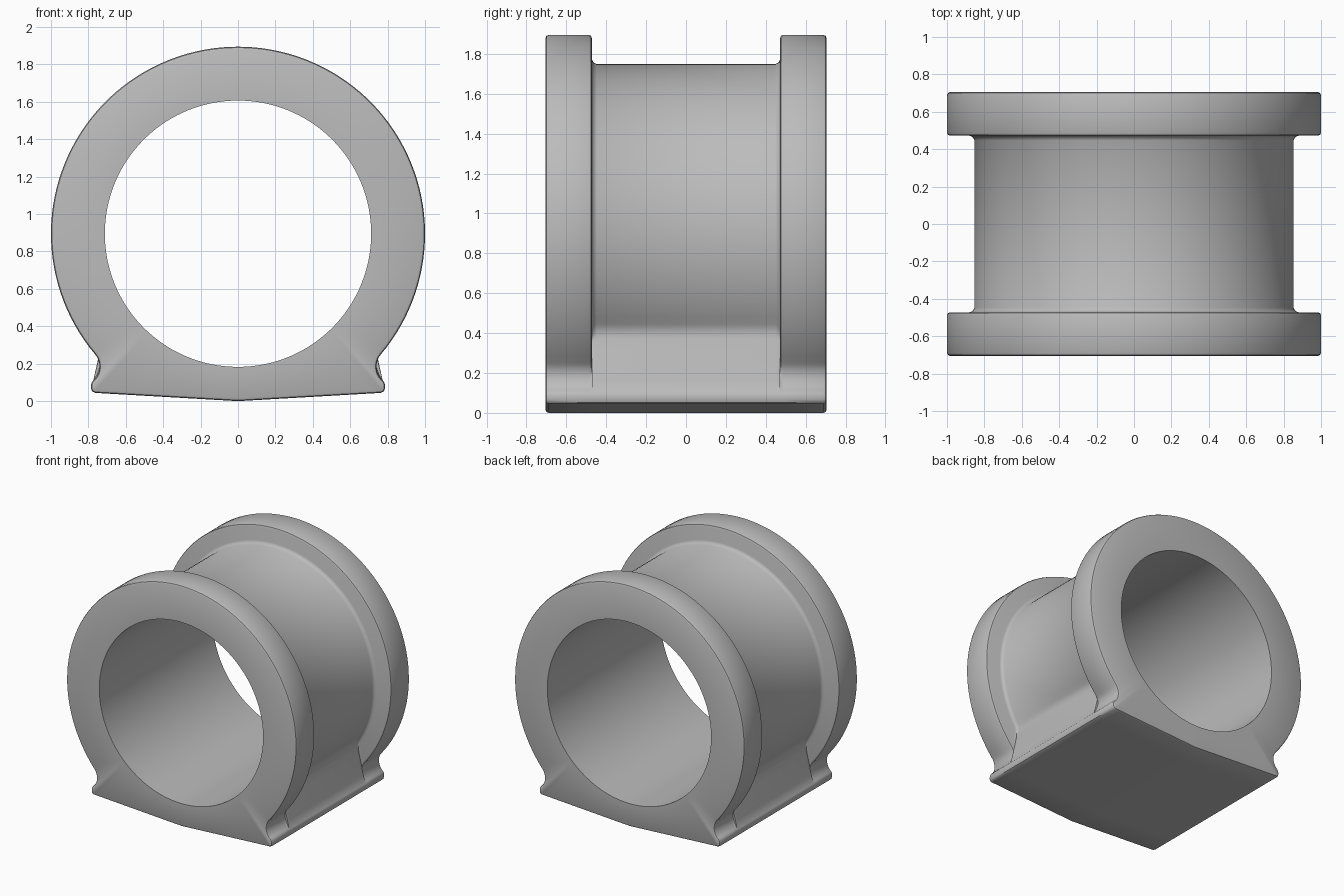
import bpy, bmesh
from math import sin, cos, radians, atan2, hypot

cube = bpy.data.objects.get("Cube")
if cube:
    bpy.data.objects.remove(cube, do_unlink=True)

AXIS_Z = 0.895      # height of the bore axis
BORE = 0.712
HALF_LEN = 0.705


def arc(cx, cz, r, start, end, n):
    """n + 1 points on an arc, angles in degrees."""
    angles = [radians(start + (end - start) * i / n) for i in range(n + 1)]
    return [(cx + r * cos(a), cz + r * sin(a)) for a in angles]


def line(a, b, n):
    """n points from a (left out) to b."""
    return [(a[0] + (b[0] - a[0]) * i / n, a[1] + (b[1] - a[1]) * i / n)
            for i in range(1, n + 1)]


def section(radius, turn, fillet_end, arc_steps):
    """Closed outline: round top, concave neck, foot with a shallow V base."""
    foot = [(0.781, 0.102), (0.785, 0.09), (0.786, 0.068),
            (0.78, 0.052), (0.764, 0.044)]
    half = arc(0, AXIS_Z, radius, 90, turn, 48)
    neck = radius + 0.1
    half += arc(neck * cos(radians(turn)), AXIS_Z + neck * sin(radians(turn)),
                0.1, turn + 180, fillet_end, arc_steps)[1:]
    if arc_steps < 10:
        half += line(half[-1], (0.774, 0.11), 10 - arc_steps)
    half += foot + line(foot[-1], (0, 0), 16)
    return half + [(-x, z) for x, z in reversed(half[1:-1])]


def inset(points, d):
    """Move a clockwise outline inwards by d."""
    result = []
    for i, (x, z) in enumerate(points):
        x0, z0 = points[i - 1]
        x1, z1 = points[(i + 1) % len(points)]
        length = hypot(x1 - x0, z1 - z0)
        result.append((x + d * (z1 - z0) / length, z - d * (x1 - x0) / length))
    return result


flange = section(1.0, -40.2, 229, 10)
core = section(0.853, -31.6, 194, 5)
angles = [atan2(z - AXIS_Z, x) for x, z in flange]
bore = [(BORE * cos(a), AXIS_Z + BORE * sin(a)) for a in angles]

# Lengthwise stations: distance from the middle, flange share, edge inset
stations = [(HALF_LEN, 1, 0.016), (0.7, 1, 0.005), (0.689, 1, 0),
            (0.488, 1, 0), (0.477, 0.97, 0), (0.472, 0.89, 0),
            (0.472, 0.18, 0), (0.465, 0.07, 0), (0.447, 0, 0)]

rings = [(-HALF_LEN, bore)]
for side in (-1, 1):
    for y, share, edge in (stations if side < 0 else reversed(stations)):
        outline = [(cx + (fx - cx) * share, cz + (fz - cz) * share)
                   for (fx, fz), (cx, cz) in zip(flange, core)]
        rings.append((side * y, inset(outline, edge)))
rings.append((HALF_LEN, bore))

# Bushing body: the rings close through the bore
bm = bmesh.new()
loops = [[bm.verts.new((x, y, z)) for x, z in pts] for y, pts in rings]
count = len(flange)
for k, a in enumerate(loops):
    b = loops[(k + 1) % len(loops)]
    for i in range(count):
        j = (i + 1) % count
        bm.faces.new((a[i], a[j], b[j], b[i]))
bmesh.ops.remove_doubles(bm, verts=bm.verts, dist=0.0001)
bmesh.ops.recalc_face_normals(bm, faces=bm.faces)
mesh = bpy.data.meshes.new("bushing_body")
bm.to_mesh(mesh)
bm.free()

# Grey rubber
grey = bpy.data.materials.new("mid_grey")
grey.use_nodes = True
colour = (0.5, 0.5, 0.5, 1)
grey.diffuse_color = colour
grey.node_tree.nodes["Principled BSDF"].inputs["Base Color"].default_value = colour
mesh.materials.append(grey)

body = bpy.data.objects.new("bushing_body", mesh)
bpy.context.collection.objects.link(body)
bpy.context.view_layer.objects.active = body
body.select_set(True)
bpy.ops.object.shade_smooth_by_angle(angle=radians(40))
